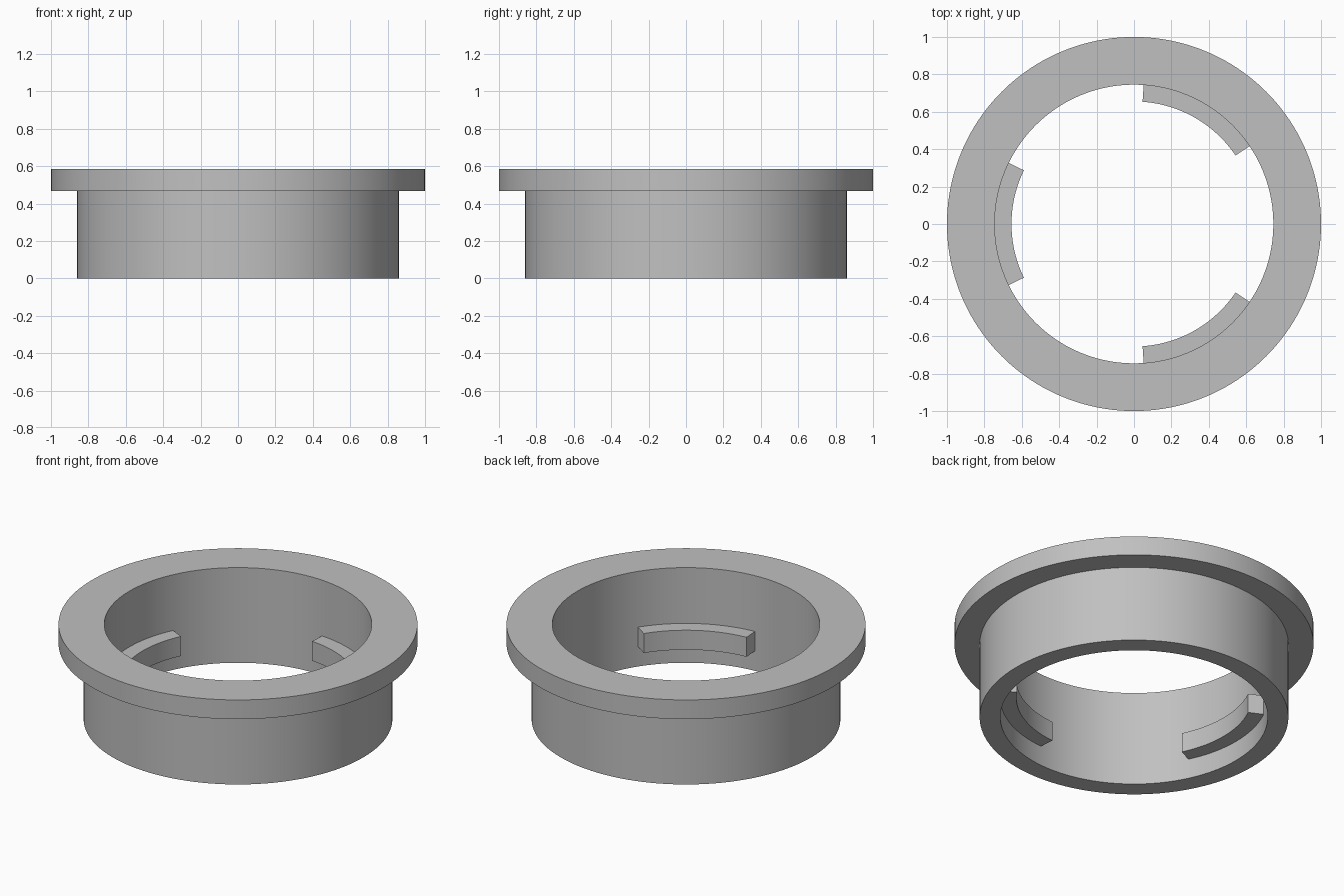
import bpy, bmesh
from math import radians, cos, sin, pi

cube = bpy.data.objects.get("Cube")
if cube:
    bpy.data.objects.remove(cube, do_unlink=True)

grey = bpy.data.materials.new("plain_grey")
grey.use_nodes = True
colour = (0.53, 0.53, 0.53, 1)
grey.diffuse_color = colour
grey.node_tree.nodes["Principled BSDF"].inputs["Base Color"].default_value = colour


def sweep(name, profile, start, end, steps):
    """Sweep a closed (radius, z) profile around z; cap the ends unless a full turn."""
    full = abs(end - start - 2 * pi) < 1e-6
    bm = bmesh.new()
    rings = []
    for i in range(steps if full else steps + 1):
        a = start + (end - start) * i / steps
        rings.append([bm.verts.new((r * cos(a), r * sin(a), z)) for r, z in profile])
    n = len(profile)
    for i in range(steps):
        a, b = rings[i], rings[(i + 1) % len(rings)]
        for j in range(n):
            k = (j + 1) % n
            bm.faces.new((a[j], b[j], b[k], a[k]))
    if not full:
        bm.faces.new(rings[0])
        bm.faces.new(rings[-1][::-1])
    bmesh.ops.recalc_face_normals(bm, faces=bm.faces)
    mesh = bpy.data.meshes.new(name)
    bm.to_mesh(mesh)
    bm.free()
    mesh.materials.append(grey)
    obj = bpy.data.objects.new(name, mesh)
    bpy.context.collection.objects.link(obj)
    bpy.ops.object.select_all(action="DESELECT")
    obj.select_set(True)
    bpy.context.view_layer.objects.active = obj
    bpy.ops.object.shade_smooth_by_angle(angle=radians(30))
    return obj


BORE, COLLAR, RIM = 0.745, 0.86, 1.0
HEIGHT, FLANGE_Z = 0.585, 0.467

# Collar with a wide flange on top
sweep("flanged_collar",
      [(BORE, 0), (COLLAR, 0), (COLLAR, FLANGE_Z), (RIM, FLANGE_Z), (RIM, HEIGHT), (BORE, HEIGHT)],
      0, 2 * pi, 160)

# Three locking tabs inside the bore
half = radians(26)
tab = [(0.655, 0.122), (BORE + 0.005, 0.122), (BORE + 0.005, 0.242), (0.655, 0.242)]
for number, angle in enumerate((60, 180, 300), 1):
    mid = radians(angle)
    sweep(f"locking_tab_{number}", tab, mid - half, mid + half, 24)
